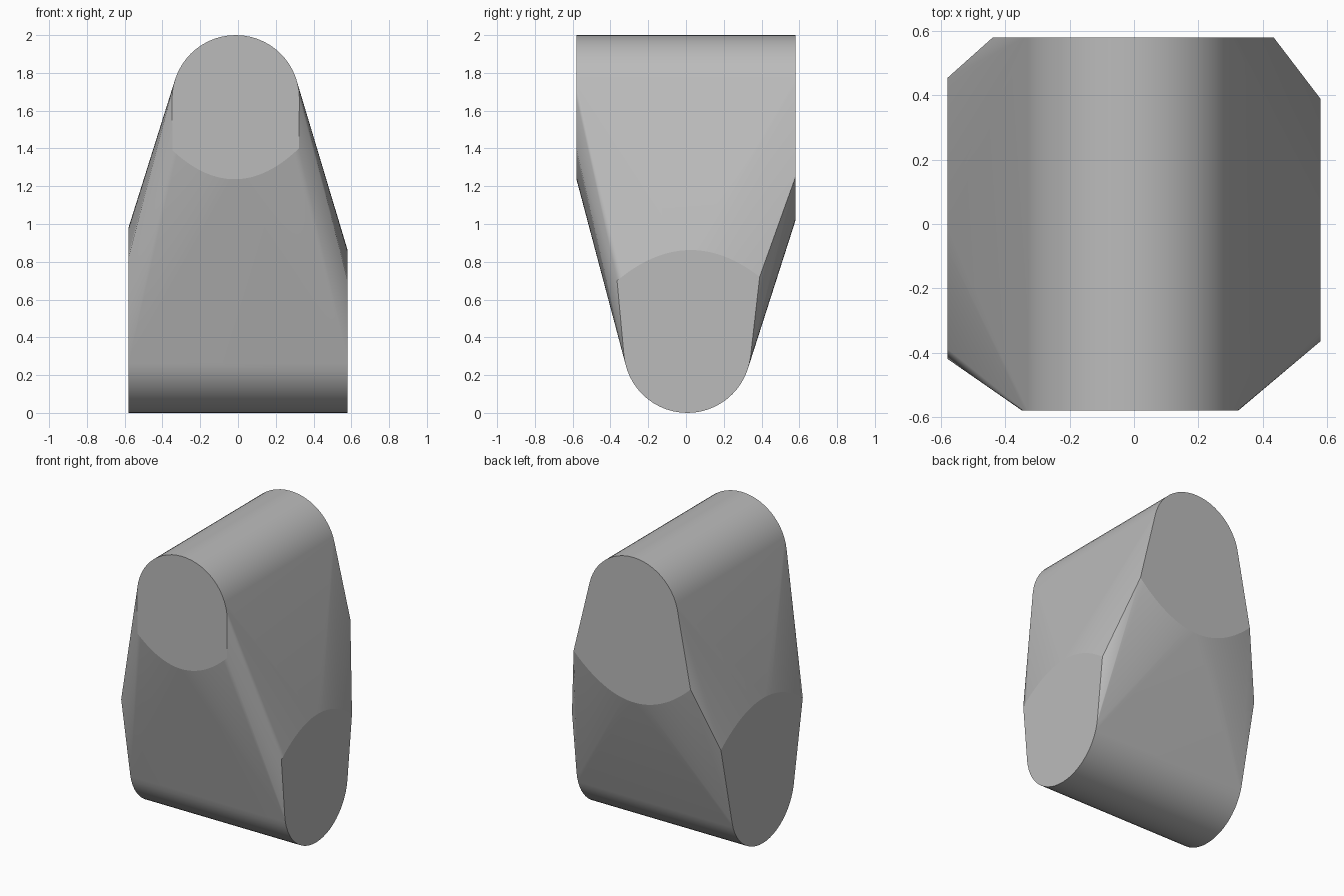
import bpy, bmesh
from math import sin, cos, pi

cube = bpy.data.objects.get("Cube")
if cube:
    bpy.data.objects.remove(cube)

H = 0.58     # half width of the block
R = 0.337    # radius of the rounded ridges
STEPS = 28


def cap_outline(offset, up, left, middle, right):
    """Half circle on one end, shallow arc through three points on the other."""
    centre = 2 - R if up else R
    sign = 1 if up else -1
    pts = [(offset + R * cos(pi * i / STEPS), centre + sign * R * sin(pi * i / STEPS))
           for i in range(STEPS + 1)]
    for i in range(STEPS + 1):
        t = i / STEPS
        u = left[0] + (right[0] - left[0]) * t
        base = left[1] + (right[1] - left[1]) * t
        rise = middle - (left[1] + right[1]) / 2
        pts.append((u, base + rise * 4 * t * (1 - t)))
    return pts


# Four flat caps: upper ridge ends at front and back, lower ridge ends at the sides
front = cap_outline(-0.012, True, (-0.347, 1.39), 1.237, (0.322, 1.40))
back = cap_outline(-0.012, True, (-0.44, 1.22), 1.02, (0.435, 1.25))
left = cap_outline(0.007, False, (-0.365, 0.70), 0.862, (0.39, 0.72))
right = cap_outline(0.007, False, (-0.42, 0.82), 0.98, (0.455, 0.80))

# Solid body wrapped around the caps
bm = bmesh.new()
for outline, y in ((front, -H), (back, H)):
    for u, z in outline:
        bm.verts.new((u, y, z))
for outline, x in ((left, H), (right, -H)):
    for u, z in outline:
        bm.verts.new((x, u, z))
bmesh.ops.remove_doubles(bm, verts=bm.verts, dist=0.0005)
bmesh.ops.convex_hull(bm, input=bm.verts)
loose = [v for v in bm.verts if not v.link_faces]
bmesh.ops.delete(bm, geom=loose, context='VERTS')
bmesh.ops.dissolve_limit(bm, angle_limit=0.004, verts=bm.verts, edges=bm.edges)
bmesh.ops.recalc_face_normals(bm, faces=bm.faces)
bm.normal_update()


def is_cap(face):
    return max(abs(face.normal.x), abs(face.normal.y)) > 0.9995


# Smooth sides with crisp cap rims
for f in bm.faces:
    f.smooth = True
for e in bm.edges:
    if len(e.link_faces) == 2:
        a, b = e.link_faces
        e.smooth = is_cap(a) == is_cap(b) and e.calc_face_angle() < 0.6

mesh = bpy.data.meshes.new("rounded_block")
bm.to_mesh(mesh)
bm.free()
body = bpy.data.objects.new("rounded_block", mesh)
bpy.context.scene.collection.objects.link(body)

# Plain grey
grey = bpy.data.materials.new("plain_grey")
grey.use_nodes = True
colour = (0.5, 0.5, 0.5, 1)
grey.diffuse_color = colour
grey.node_tree.nodes["Principled BSDF"].inputs["Base Color"].default_value = colour
mesh.materials.append(grey)
